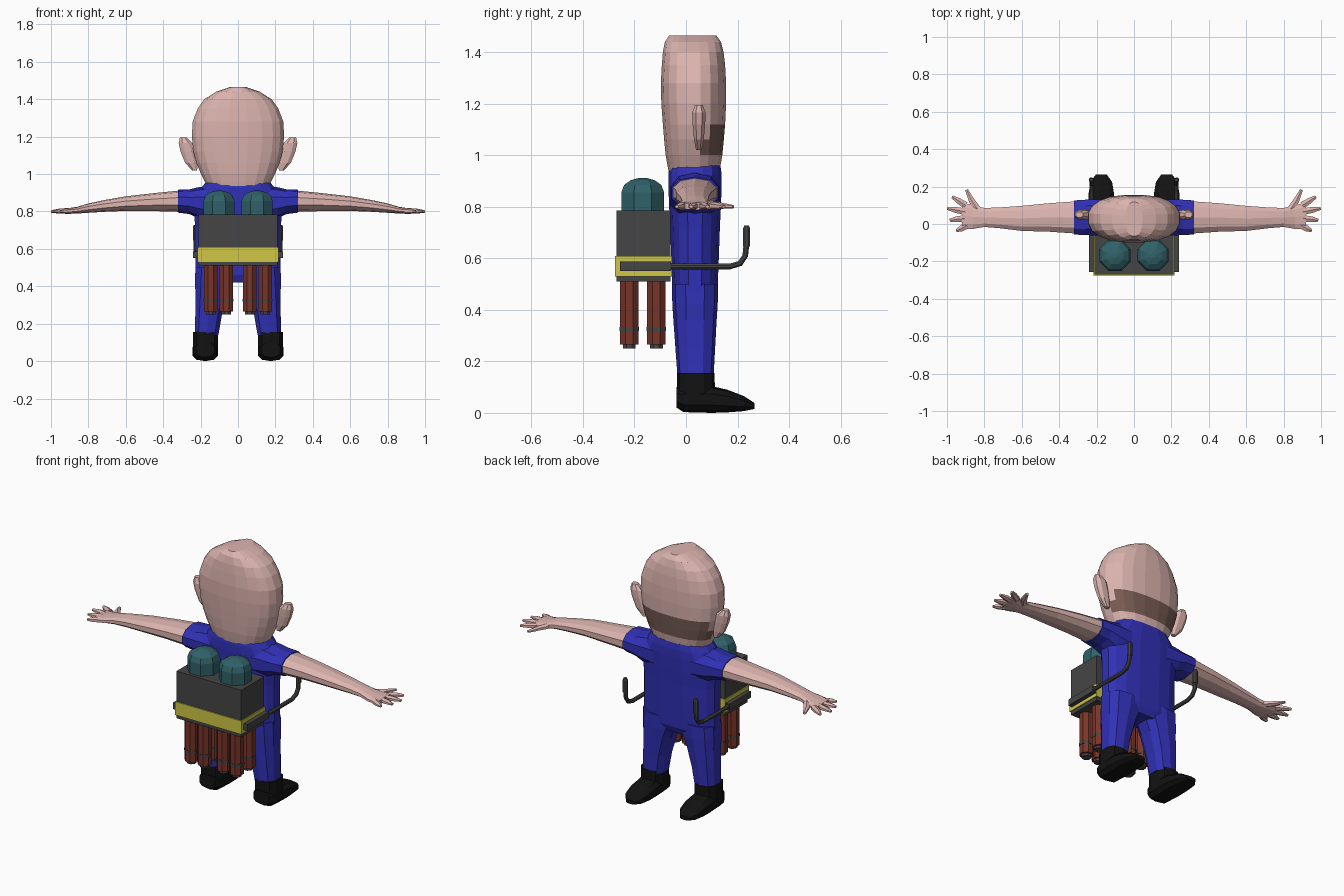
import bpy, bmesh, math
from mathutils import Vector

if "Cube" in bpy.data.objects:
    bpy.data.objects.remove(bpy.data.objects["Cube"])


def material(name, r, g, b):
    m = bpy.data.materials.new(name)
    m.diffuse_color = (r, g, b, 1)
    m.use_nodes = True
    m.node_tree.nodes["Principled BSDF"].inputs["Base Color"].default_value = m.diffuse_color
    return m


SKIN = material("skin", 0.72, 0.46, 0.43)
STUBBLE = material("stubble_brown", 0.19, 0.11, 0.09)
BLUE = material("overall_blue", 0.03, 0.03, 0.47)
BLACK = material("boot_black", 0.006, 0.006, 0.006)
GREY = material("pack_grey", 0.06, 0.06, 0.06)
YELLOW = material("belt_yellow", 0.62, 0.57, 0.06)
TEAL = material("tank_teal", 0.03, 0.12, 0.14)
RED = material("tube_red", 0.19, 0.035, 0.022)


def oval(axis, pos, a, ha, b, hb, n=12, p=2.3):
    """Rounded cross-section perpendicular to an axis."""
    pts = []
    for i in range(n):
        t = 2 * math.pi * (i + 0.5) / n
        c, s = math.cos(t), math.sin(t)
        u = a + ha * math.copysign(abs(c) ** (2 / p), c)
        v = b + hb * math.copysign(abs(s) ** (2 / p), s)
        pts.append({"x": (pos, u, v), "y": (u, pos, v), "z": (u, v, pos)}[axis])
    return pts


def tube(path, radii, n=8, flat=1.0):
    """Rings along a path; flat squashes the rings vertically."""
    path = [Vector(q) for q in path]
    rings = []
    for i, q in enumerate(path):
        d = (path[min(i + 1, len(path) - 1)] - path[max(i - 1, 0)]).normalized()
        ref = Vector((0, 0, 1)) if abs(d.z) < 0.9 and abs(d.x) > 0.05 else Vector((1, 0, 0))
        side = d.cross(ref).normalized()
        up = side.cross(d)
        rings.append([q + radii[i] * (side * math.cos(2 * math.pi * (k + .5) / n)
                                      + up * flat * math.sin(2 * math.pi * (k + .5) / n))
                      for k in range(n)])
    return rings


def loft(name, parts, mat, mirror=False):
    """Skin one or more lists of rings into a closed object."""
    bm = bmesh.new()
    for rings in parts:
        rows = [[bm.verts.new(q) for q in r] for r in rings]
        n = len(rows[0])
        for lo, hi in zip(rows, rows[1:]):
            for k in range(n):
                bm.faces.new((lo[k], lo[(k + 1) % n], hi[(k + 1) % n], hi[k]))
        bm.faces.new(rows[0][::-1])
        bm.faces.new(rows[-1])
    bmesh.ops.recalc_face_normals(bm, faces=bm.faces)
    me = bpy.data.meshes.new(name)
    bm.to_mesh(me)
    bm.free()
    me.materials.append(mat)
    ob = bpy.data.objects.new(name, me)
    bpy.context.collection.objects.link(ob)
    if mirror:
        mod = ob.modifiers.new("mirror", "MIRROR")
        mod.use_mirror_merge = False
    return ob


def box(name, x0, x1, y0, y1, z0, z1, mat, mirror=False):
    rings = [[(x0, y0, z), (x1, y0, z), (x1, y1, z), (x0, y1, z)] for z in (z0, z1)]
    return loft(name, [rings], mat, mirror)


# Head with a stubble band across the lower face
head = loft("head", [[oval("z", z, 0, hx, cy, hy, 20, 2.4) for z, hx, cy, hy in [
    (.92, .16, .03, .095), (.96, .18, .031, .104), (1.0, .2, .031, .111),
    (1.06, .225, .031, .117), (1.12, .241, .031, .122), (1.2, .249, .03, .127),
    (1.28, .245, .029, .128), (1.35, .218, .029, .124), (1.4, .182, .028, .119),
    (1.44, .118, .027, .11), (1.465, .045, .026, .092)]]], SKIN)
head.data.materials.append(STUBBLE)
for f in head.data.polygons:
    if 1.0 < f.center.z < 1.12 and f.normal.y > .2 and abs(f.center.x) < .21:
        f.material_index = 1

# Ears, wider at the top
loft("ear", [[oval("z", z, cx, hx, .05, hy, 8) for z, cx, hx, hy in [
    (1.02, .232, .015, .012), (1.06, .25, .035, .02), (1.12, .268, .042, .026),
    (1.165, .28, .04, .028), (1.195, .292, .02, .016)]]], SKIN, True)

# Torso
loft("torso", [[oval("z", z, 0, hx, .035, hy, 16, 2.6) for z, hx, hy in [
    (.42, .16, .07), (.46, .232, .088), (.58, .232, .093), (.72, .232, .098),
    (.8, .24, .102), (.88, .235, .105), (.925, .2, .105), (.96, .172, .1)]]], BLUE)
# Sleeves
loft("sleeve", [[oval("x", x, .035, hy, cz, hz, 10) for x, hy, cz, hz in [
    (.12, .1, .84, .1), (.21, .1, .846, .084), (.26, .099, .852, .066),
    (.322, .095, .855, .061)]]], BLUE, True)
# Trouser legs
loft("trouser_leg", [[oval("z", z, cx, hx, cy, hy, 10, 2.6) for z, cx, hx, cy, hy in [
    (.14, .168, .066, .037, .07), (.25, .157, .074, .036, .077),
    (.36, .14, .091, .035, .084), (.42, .128, .106, .035, .088),
    (.5, .12, .112, .035, .09)]]], BLUE, True)
# Boots: ankle shaft and foot
shaft = [oval("z", z, .174, .069, .038, hy, 10, 2.8) for z, hy in [
    (.03, .072), (.09, .074), (.155, .073)]]
foot = [oval("y", y, .175, hx, cz, hz, 10, 2.7) for y, hx, cz, hz in [
    (-.036, .052, .06, .04), (-.01, .066, .052, .049), (.1, .071, .052, .052),
    (.16, .071, .046, .044), (.225, .06, .036, .029), (.265, .03, .027, .012)]]
loft("boot", [shaft, foot], BLACK, True)

# Arms and palms
loft("arm", [[oval("x", x, cy, hy, cz, hz, 10, 2.2) for x, cy, hy, cz, hz in [
    (.31, .035, .09, .855, .057), (.45, .035, .08, .85, .048),
    (.6, .03, .07, .842, .039), (.72, .033, .058, .829, .031),
    (.8, .035, .053, .818, .025), (.86, .037, .066, .807, .018),
    (.92, .045, .075, .802, .014)]]], SKIN, True)
# Fingers and thumb
fingers = [[(.9, .1, .803), (.94, .125, .802), (.972, .146, .8)],
           [(.9, .065, .803), (.955, .076, .802), (.998, .083, .8)],
           [(.9, .03, .803), (.95, .025, .802), (.985, .02, .8)],
           [(.89, -.005, .803), (.925, -.025, .802), (.95, -.036, .8)],
           [(.83, .07, .81), (.868, .125, .805), (.895, .183, .8)]]
loft("finger", [tube(p, (.021, .018, .009), 6, .75) for p in fingers], SKIN, True)

# Backpack body, belt and side brackets
box("pack_body", -.21, .21, -.27, -.06, .51, .785, GREY)
box("pack_belt", -.216, .216, -.276, -.054, .53, .608, YELLOW)
box("arm_bracket", .21, .241, -.256, -.058, .55, .587, GREY, True)

# Domed tanks
loft("tank", [[oval("z", z, .102, r, -.168, r, 8, 2) for z, r in [
    (.77, .09), (.855, .09), (.885, .078), (.903, .05), (.912, .015)]]], TEAL, True)

# Tube clusters with bands and nozzles
centres = [(x, y) for x in (.062, .146) for y in (-.22, -.115)]


def cluster(name, z0, z1, r, mat):
    loft(name, [[oval("z", z, x, r, y, r, 8, 2) for z in (z0, z1)]
                for x, y in centres], mat, True)


cluster("tube", .265, .515, .039, RED)
cluster("tube_band", .318, .333, .041, GREY)
cluster("nozzle", .25, .27, .027, GREY)

# Control levers with grips
X = .228
loft("control_lever", [tube([(X, -.08, .568), (X, .17, .568), (X, .21, .58),
                             (X, .23, .61), (X, .235, .66)], [.012] * 5)], GREY, True)
loft("lever_grip", [tube([(X, .235, .645), (X, .235, .715), (X, .235, .728)],
                         (.015, .015, .009))], GREY, True)
